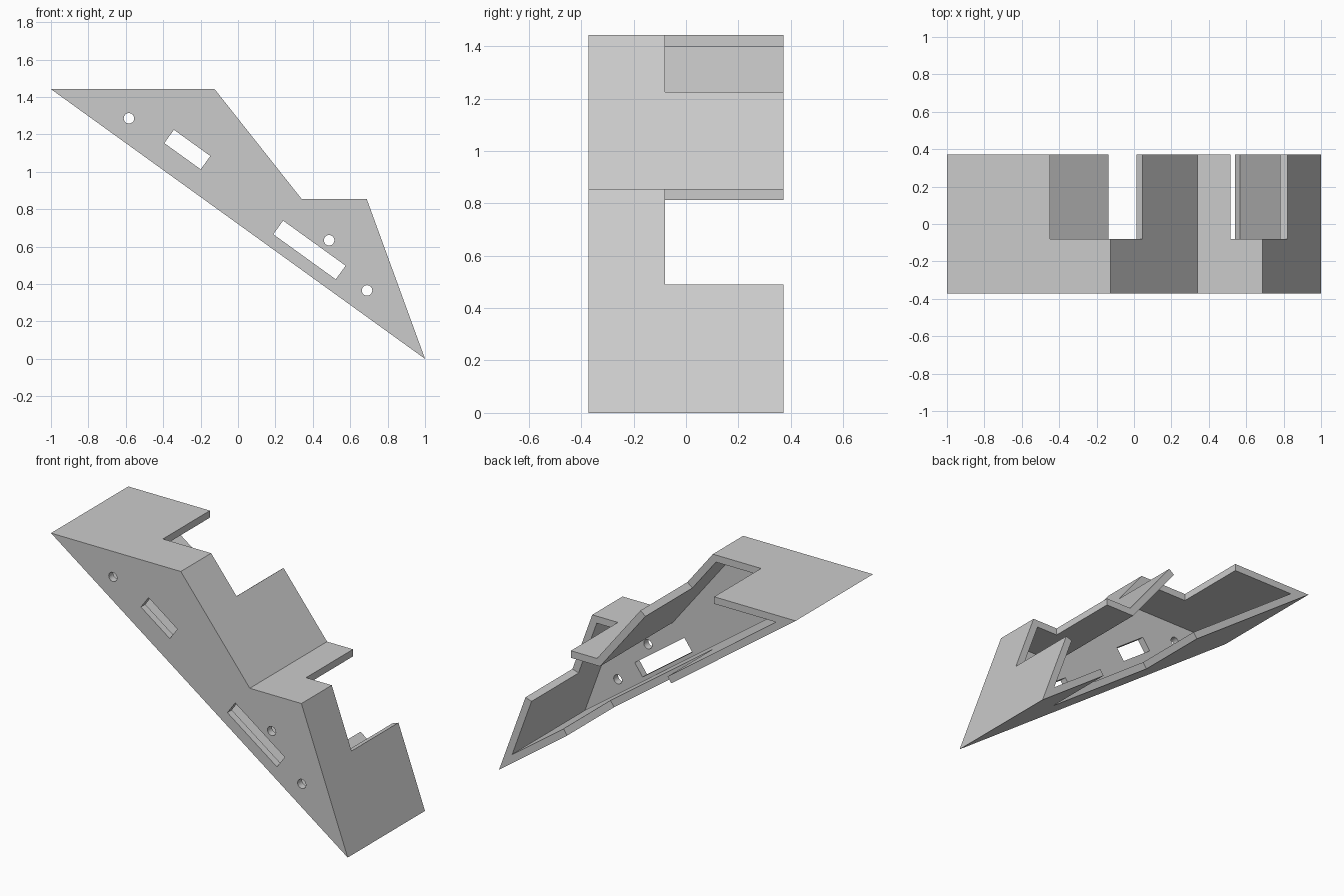
import bpy, bmesh, math
from mathutils import Vector

if "Cube" in bpy.data.objects:
    bpy.data.objects.remove(bpy.data.objects["Cube"])

WALL = 0.043      # shell thickness
HALF = 0.372      # half depth
NOTCH_Y = -0.08   # floor of the rim notches

grey = bpy.data.materials.new("plain grey")
grey.use_nodes = True
GREY = (0.6, 0.6, 0.6, 1)
grey.diffuse_color = GREY
grey.node_tree.nodes["Principled BSDF"].inputs["Base Color"].default_value = GREY


def prism(name, points, y0, y1):
    """Extrude an x-z outline from y0 to y1."""
    bm = bmesh.new()
    face = bm.faces.new([bm.verts.new((x, y0, z)) for x, z in points])
    grown = bmesh.ops.extrude_face_region(bm, geom=[face])
    verts = [v for v in grown["geom"] if isinstance(v, bmesh.types.BMVert)]
    bmesh.ops.translate(bm, verts=verts, vec=(0, y1 - y0, 0))
    bmesh.ops.recalc_face_normals(bm, faces=bm.faces)
    mesh = bpy.data.meshes.new(name)
    bm.to_mesh(mesh)
    bm.free()
    mesh.materials.append(grey)
    obj = bpy.data.objects.new(name, mesh)
    bpy.context.collection.objects.link(obj)
    return obj


def inset(points, d):
    """Offset a clockwise outline inwards by d."""
    pts = [Vector(p) for p in points]
    result = []
    for i, p in enumerate(pts):
        a = (p - pts[i - 1]).normalized()
        b = (pts[(i + 1) % len(pts)] - p).normalized()
        na, nb = Vector((a.y, -a.x)), Vector((b.y, -b.x))
        result.append(p + (na + nb) * d / (1 + na.dot(nb)))
    return result


def slanted_box(centre, length, width):
    """Rectangle aligned with the sloping base."""
    c = Vector(centre)
    u, v = along * length / 2, normal * width / 2
    return [c - u - v, c - u + v, c + u + v, c + u - v]


def circle(centre, radius, sides=24):
    return [(centre[0] + radius * math.cos(math.tau * i / sides),
             centre[1] + radius * math.sin(math.tau * i / sides)) for i in range(sides)]


def cut(target, points, y0, y1):
    cutter = prism("cutter", points, y0, y1)
    cutter.hide_render = True
    mod = target.modifiers.new("cut", "BOOLEAN")
    mod.operation = "DIFFERENCE"
    mod.solver = "EXACT"
    mod.object = cutter
    bpy.context.view_layer.objects.active = target
    bpy.ops.object.modifier_apply(modifier=mod.name)
    bpy.data.objects.remove(cutter)


# Stepped wedge outline
outline = [(-1, 1.442), (-0.125, 1.442), (0.34, 0.855), (0.688, 0.855), (1, 0)]
along = (Vector(outline[-1]) - Vector(outline[0])).normalized()
normal = Vector((-along.y, along.x))

# Shell open at the back
shell = prism("housing_shell", outline, -HALF, HALF)
cut(shell, inset(outline, WALL), -HALF + WALL, 1)

# Rim notches: upper step, lower step, sloping base
upper = [(-0.45, 1.5), (-0.45, 1.37), (-0.15, 1.37), (0, 1.189), (0.093, 1.262), (-0.08, 1.5)]
lower = [(0.515, 0.92), (0.515, 0.79), (0.64, 0.79), (0.766, 0.47), (0.878, 0.51), (0.75, 0.92)]
base = slanted_box((0.19, 0.585), 0.865, 0.15)
for notch in (upper, lower, base):
    cut(shell, notch, NOTCH_Y, 1)

# Slots and round holes through the front plate
cut(shell, slanted_box((-0.271, 1.119), 0.24, 0.088), -1, 0)
cut(shell, slanted_box((0.382, 0.582), 0.412, 0.09), -1, 0)
for centre in ((-0.583, 1.286), (0.487, 0.634), (0.69, 0.366)):
    cut(shell, circle(centre, 0.028), -1, 0)
